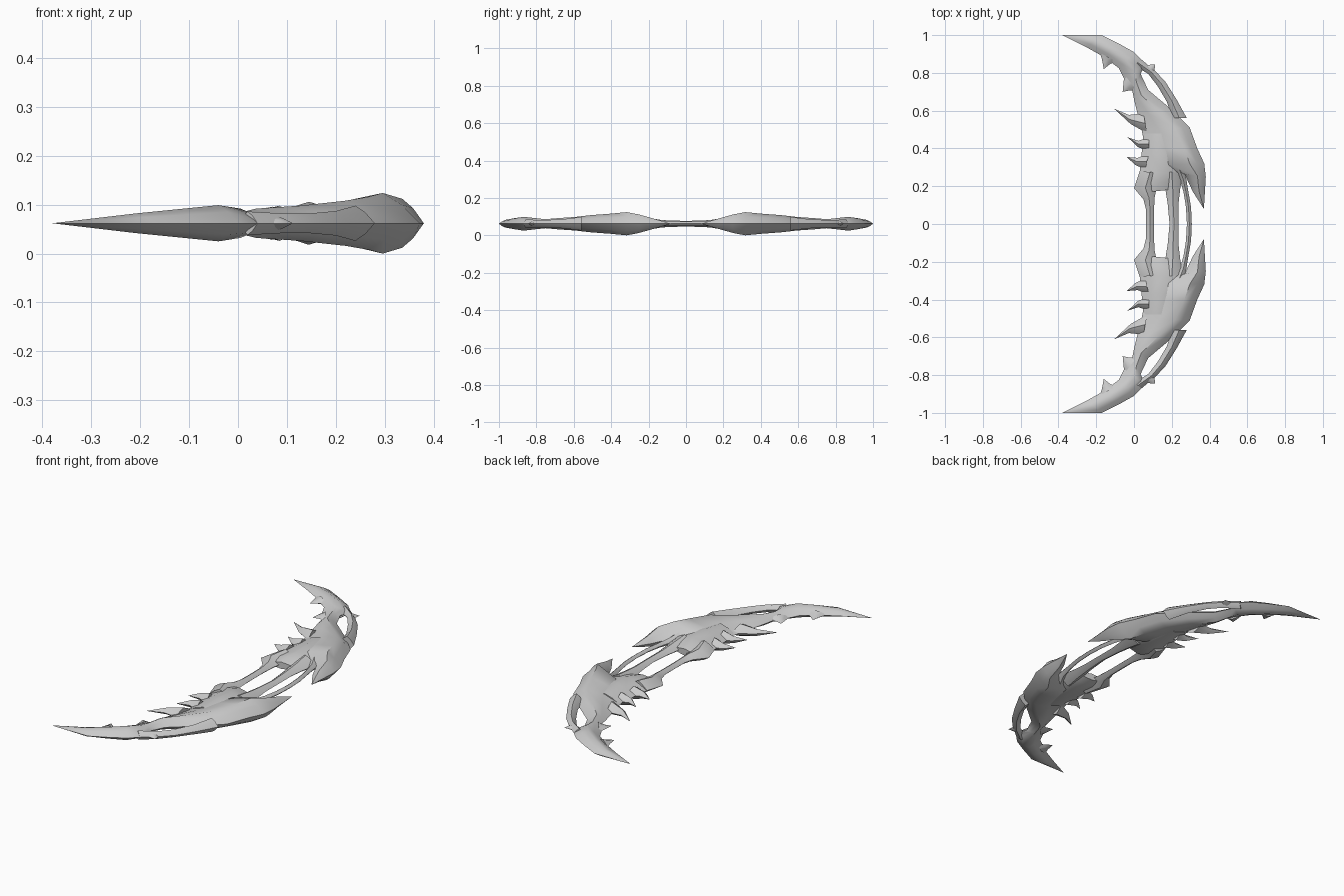
import bpy, bmesh, math
from mathutils import Vector

cube = bpy.data.objects.get("Cube")
if cube:
    bpy.data.objects.remove(cube)

MID = 0.062  # height of the flat cutting plane

metal = bpy.data.materials.new("pale_grey_metal")
metal.use_nodes = True
GREY = (0.6, 0.6, 0.6, 1)
metal.diffuse_color = GREY
metal.node_tree.nodes["Principled BSDF"].inputs["Base Color"].default_value = GREY


def blade(name, stations, ridge=0.5, bulge=0.62):
    """Loft lens sections: inner edge x, y, outer edge x, y, half height, optional ridge place."""
    bm = bmesh.new()
    rings = []
    for s in stations:
        inner, outer, h = Vector((s[0], s[1], MID)), Vector((s[2], s[3], MID)), s[4]
        f = s[5] if len(s) > 5 else ridge
        side = [(f * 0.5, bulge), (f, 1), ((1 + f) * 0.5, bulge)]
        ring = [(0, 0)] + side + [(1, 0)] + [(t, -k) for t, k in reversed(side)]
        rings.append([bm.verts.new(inner.lerp(outer, t) + Vector((0, 0, k * h)))
                      for t, k in ring])
    for a, b in zip(rings, rings[1:]):
        for i in range(8):
            j = (i + 1) % 8
            bm.faces.new((a[i], a[j], b[j], b[i]))
    # close the ends, except where a bar meets its mirrored half
    for ring, s in ((rings[0], stations[0]), (rings[-1], stations[-1])):
        if s[4] > 0 and s[1] > 0:
            bm.faces.new(ring)
    bmesh.ops.remove_doubles(bm, verts=bm.verts, dist=0.0005)
    bmesh.ops.recalc_face_normals(bm, faces=bm.faces)
    mesh = bpy.data.meshes.new(name)
    bm.to_mesh(mesh)
    bm.free()
    mesh.materials.append(metal)
    ob = bpy.data.objects.new(name, mesh)
    bpy.context.collection.objects.link(ob)
    bpy.ops.object.select_all(action='DESELECT')
    ob.select_set(True)
    bpy.context.view_layer.objects.active = ob
    bpy.ops.object.shade_smooth_by_angle(angle=math.radians(45))
    mirror = ob.modifiers.new("mirror", 'MIRROR')
    mirror.use_axis = (False, True, False)
    return ob


def barb(name, a, b, tip, h, sag=0.02):
    """Curved spike from base points a and b to a sharp tip."""
    a, b, tip = Vector(a), Vector(b), Vector(tip)
    drop = Vector((0, -sag))
    ma, mb = a.lerp(tip, 0.5) + drop, b.lerp(tip, 0.5) + drop * 0.8
    blade(name, [(*a, *b, h), (*ma, *mb, h * 0.55), (*tip, *tip, 0)])


# Curved limb: pointed tip, narrow neck, broad shoulder, forward point
blade("limb_blade", [
    (-.38, 1.0, -.38, 1.0, 0),
    (-.25, .935, -.17, 1.0, .020),
    (-.16, .885, -.08, .955, .029),
    (-.08, .825, .00, .91, .037),
    (-.05, .765, .06, .85, .030),
    (-.01, .71, .035, .795, .024),
    (.00, .66, .075, .71, .030),
    (.02, .58, .20, .605, .036, .6),
    (.04, .50, .295, .51, .046, .7),
    (.06, .40, .335, .40, .054, .75),
    (.10, .31, .372, .32, .062, .72),
    (.27, .26, .38, .25, .050, .6),
    (.312, .17, .376, .18, .028),
    (.37, .08, .37, .08, 0)])

# Thin strut outside the slot
blade("outer_strut", [
    (.00, .84, .04, .87, .024),
    (.075, .795, .112, .81, .020),
    (.125, .73, .165, .755, .020),
    (.175, .645, .225, .66, .025),
    (.20, .56, .28, .56, .036)])
barb("strut_barb", (.04, .84), (.105, .785), (.112, .845), .018, 0)

# Root of the grip under the shoulder
blade("grip_root", [
    (.05, .48, .22, .48, .034),
    (.04, .37, .25, .37, .044),
    (.03, .27, .27, .27, .040),
    (.015, .21, .245, .225, .032),
    (.04, .165, .22, .185, .018)])

# Three bars joining the two halves
blade("grip_bar", [
    (.03, .28, .14, .27, .036),
    (.00, .19, .12, .19, .030),
    (.05, .13, .11, .145, .021),
    (.063, .08, .106, .08, .016),
    (.063, 0, .106, 0, .015)])
blade("middle_bar", [
    (.14, .28, .26, .27, .036),
    (.165, .19, .245, .19, .025),
    (.178, .11, .236, .11, .018),
    (.188, 0, .236, 0, .015)])
blade("front_bar", [
    (.20, .29, .28, .29, .034),
    (.245, .23, .275, .25, .018),
    (.262, .17, .288, .17, .013),
    (.275, .09, .302, .09, .012),
    (.28, 0, .306, 0, .011)])

# Barbs and feathers along the inner edge
for name, a, b, tip, h, sag in (
        ("tip_barb", (-.18, .905), (-.09, .86), (-.16, .82), .02, -.01),
        ("neck_barb", (-.05, .79), (.02, .70), (-.06, .70), .02, -.01),
        ("long_feather", (.05, .585), (.07, .48), (-.105, .61), .032, .02),
        ("middle_feather", (.08, .46), (.08, .385), (-.035, .46), .034, .02),
        ("short_feather", (.08, .375), (.06, .29), (-.04, .355), .034, .015)):
    barb(name, a, b, tip, h, sag)
